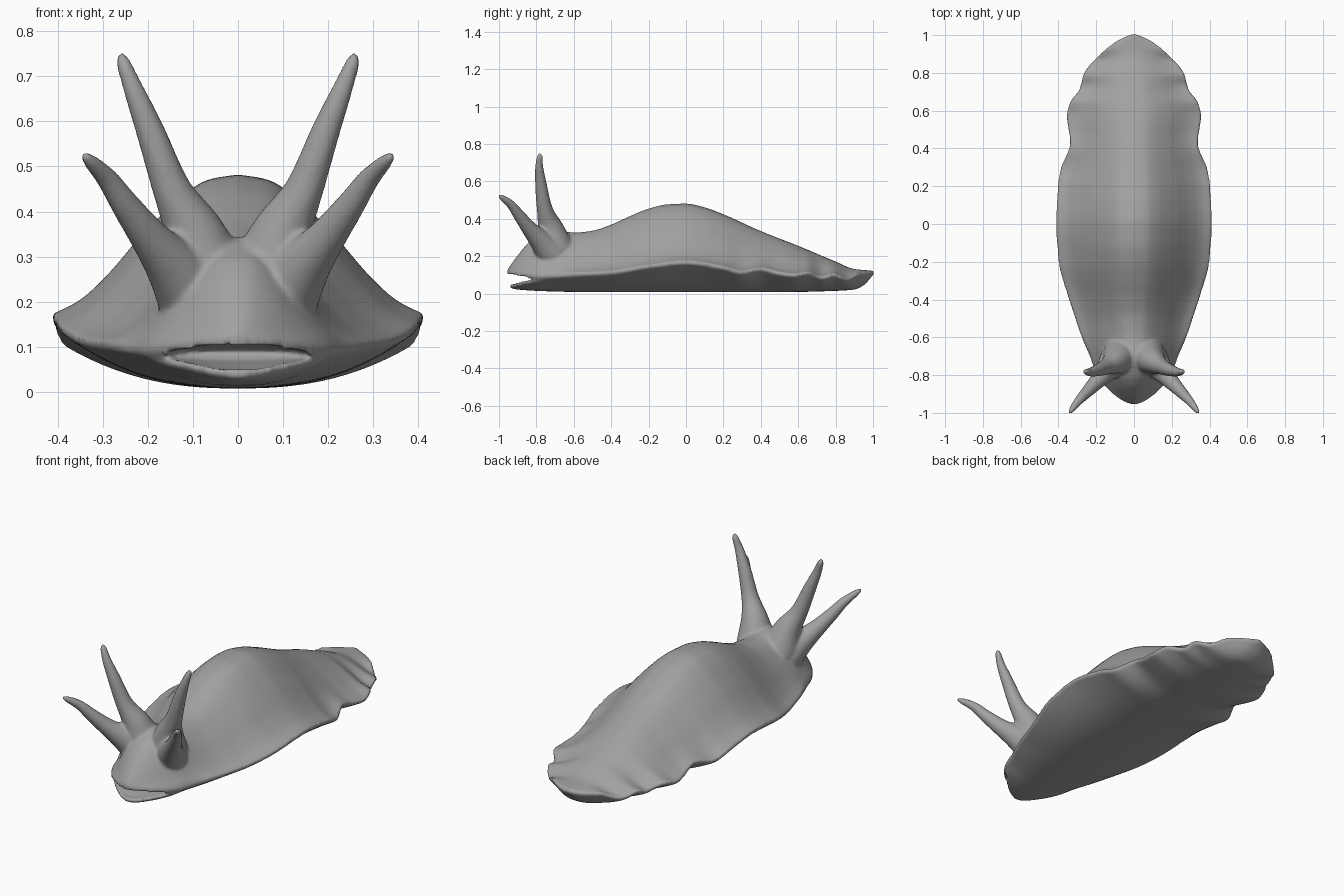
import bpy, bmesh, math
from mathutils import Vector

if "Cube" in bpy.data.objects:
    bpy.data.objects.remove(bpy.data.objects["Cube"])

skin = bpy.data.materials.new("grey_skin")
skin.diffuse_color = (0.36, 0.36, 0.36, 1)
skin.use_nodes = True
skin.node_tree.nodes["Principled BSDF"].inputs["Base Color"].default_value = skin.diffuse_color


def curve(points, t):
    """Smooth monotone interpolation through (t, value) points."""
    if t <= points[0][0]:
        return points[0][1]
    n = len(points)
    slopes = [(points[i + 1][1] - points[i][1]) / (points[i + 1][0] - points[i][0]) for i in range(n - 1)]

    def tangent(i):
        if i in (0, n - 1):
            return slopes[min(i, n - 2)]
        a, b = slopes[i - 1], slopes[i]
        return 0 if a * b <= 0 else 2 * a * b / (a + b)
    for i in range(n - 1):
        if t <= points[i + 1][0]:
            h = points[i + 1][0] - points[i][0]
            u = (t - points[i][0]) / h
            return (points[i][1] * (1 + 2 * u) * (1 - u) ** 2 + tangent(i) * h * u * (1 - u) ** 2
                    + points[i + 1][1] * u * u * (3 - 2 * u) + tangent(i + 1) * h * u * u * (u - 1))
    return points[-1][1]


# Outline, back line, frilled rim and sole along the length
WIDTH = [(-.955, .01), (-.945, .04), (-.92, .085), (-.85, .16), (-.78, .205), (-.7, .235), (-.6, .278), (-.5, .312),
         (-.4, .345), (-.2, .40), (0, .413), (.2, .405), (.29, .39), (.43, .34), (.57, .357), (.645, .34),
         (.71, .292), (.8, .265), (.88, .2), (.97, .09), (.99, .05), (1.005, .01)]
BACK = [(-.955, .13), (-.9, .205), (-.85, .265), (-.8, .305), (-.7, .343), (-.6, .327), (-.5, .337), (-.4, .37),
        (-.3, .415), (-.2, .455), (-.1, .478), (0, .482), (.1, .462), (.2, .425), (.4, .335), (.6, .256),
        (.8, .172), (.9, .132), (1.005, .122)]
RIM = [(-.955, .122), (-.85, .105), (-.75, .1), (-.6, .11), (-.4, .12), (-.2, .152), (0, .173), (.2, .145),
       (.3, .12), (.4, .138), (.5, .115), (.58, .106), (.65, .118), (.73, .092), (.79, .108), (.86, .086),
       (.93, .115), (1.005, .118)]
SOLE = [(-.94, .03), (-.9, .022), (-.75, .013), (-.5, .008), (.5, .008), (.8, .015), (.9, .022), (.95, .045), (1.0, .1)]
LIP = [(-.94, .05), (-.88, .066), (-.8, .08), (-.74, .092)]
DOME = [(0, 1), (.15, .97), (.27, .88), (.5, .59), (.73, .24), (.87, .08), (1, 0)]


def step(a, b, t):
    u = max(0, min(1, (t - a) / (b - a)))
    return u * u * (3 - 2 * u)


def skin_rings(bm, rings):
    """Bridge closed rings of points and cap both ends."""
    loops = [[bm.verts.new(p) for p in ring] for ring in rings]
    n = len(loops[0])
    for a, b in zip(loops, loops[1:]):
        for i in range(n):
            bm.faces.new((a[i], a[(i + 1) % n], b[(i + 1) % n], b[i]))
    bm.faces.new(loops[0][::-1])
    bm.faces.new(loops[-1])


def loft(bm, y0, y1, upper, lower, width):
    rings, count, half = [], 150, 16
    for k in range(count + 1):
        y = (y0 + y1) / 2 - (y1 - y0) / 2 * math.cos(math.pi * k / count)
        w = width(y)
        us = [i / half for i in range(-half, half + 1)]
        rings.append([(u * w, y, upper(y, abs(u))) for u in us]
                     + [(u * w * .99, y, lower(y, abs(u))) for u in reversed(us)])
    skin_rings(bm, rings)


def mantle_top(y, u):
    head = 1 - step(-.75, -.5, y)
    rim = curve(RIM, y)
    return rim + (curve(BACK, y) - rim) * curve(DOME, u) ** (1 - .3 * head)


def mantle_under(y, u):
    roof = .025 * (1 - step(-.85, -.7, y)) * (1 - u * u)
    return curve(RIM, y) - .018 + roof * step(-.955, -.9, y)


def foot_edge(y):
    s = step(-.78, -.7, y)
    return curve(LIP, y) * (1 - s) + (curve(RIM, y) - .008) * s


def foot_top(y, u):
    s = step(-.8, -.68, y)
    fill = .4 * (curve(BACK, y) - curve(RIM, y)) * s - .012 * (1 - s) * step(-.94, -.9, y)
    return foot_edge(y) + fill * (1 - u * u)


def foot_under(y, u):
    sole = curve(SOLE, y)
    return sole + (max(foot_edge(y) - .014, sole) - sole) * u ** 2.4


def tentacle(bm, path, side):
    """Tapered tube through (x, y, z, radius) points."""
    tracks = [[(i, p[c]) for i, p in enumerate(path)] for c in range(4)]
    at = lambda t: Vector([curve(tracks[c], t) for c in range(3)])
    rings, last = [], len(path) - 1
    for k in range(41):
        t = last * k / 40
        turn = (at(min(t + .05, last)) - at(max(t - .05, 0))).to_track_quat('Z', 'Y')
        r = curve(tracks[3], t)
        ring = [at(t) + turn @ Vector((r * math.cos(a), r * math.sin(a), 0))
                for a in (math.tau * i / 20 for i in range(20))]
        rings.append([(v.x * side, v.y, v.z) for v in ring])
    skin_rings(bm, rings)


REAR = [(.07, -.70, .25, .10), (.098, -.725, .35, .07), (.147, -.755, .45, .043), (.195, -.775, .58, .032),
        (.235, -.785, .68, .022), (.256, -.781, .735, .015), (.262, -.78, .752, .006)]
FRONT = [(.10, -.72, .22, .085), (.145, -.775, .28, .062), (.198, -.835, .345, .043), (.25, -.89, .415, .032),
         (.292, -.935, .475, .024), (.331, -.985, .515, .015), (.343, -1.003, .527, .006)]

# Mantle, foot and tentacles fused into one skin
bm = bmesh.new()
loft(bm, -.955, 1.005, mantle_top, mantle_under, lambda y: curve(WIDTH, y))
loft(bm, -.94, 1.0, foot_top, foot_under, lambda y: max(.005, curve(WIDTH, y - .01 * (1 - step(-.8, -.6, y))) - .008))
for side in (1, -1):
    tentacle(bm, REAR, side)
    tentacle(bm, FRONT, side)
bmesh.ops.recalc_face_normals(bm, faces=bm.faces)
mesh = bpy.data.meshes.new("slug_body")
bm.to_mesh(mesh)
bm.free()
mesh.materials.append(skin)
body = bpy.data.objects.new("slug_body", mesh)
bpy.context.collection.objects.link(body)

fuse = body.modifiers.new("fuse", 'REMESH')
fuse.mode = 'VOXEL'
fuse.voxel_size = .008
fuse.use_smooth_shade = True
soften = body.modifiers.new("soften", 'SMOOTH')
soften.factor = .5
soften.iterations = 6
